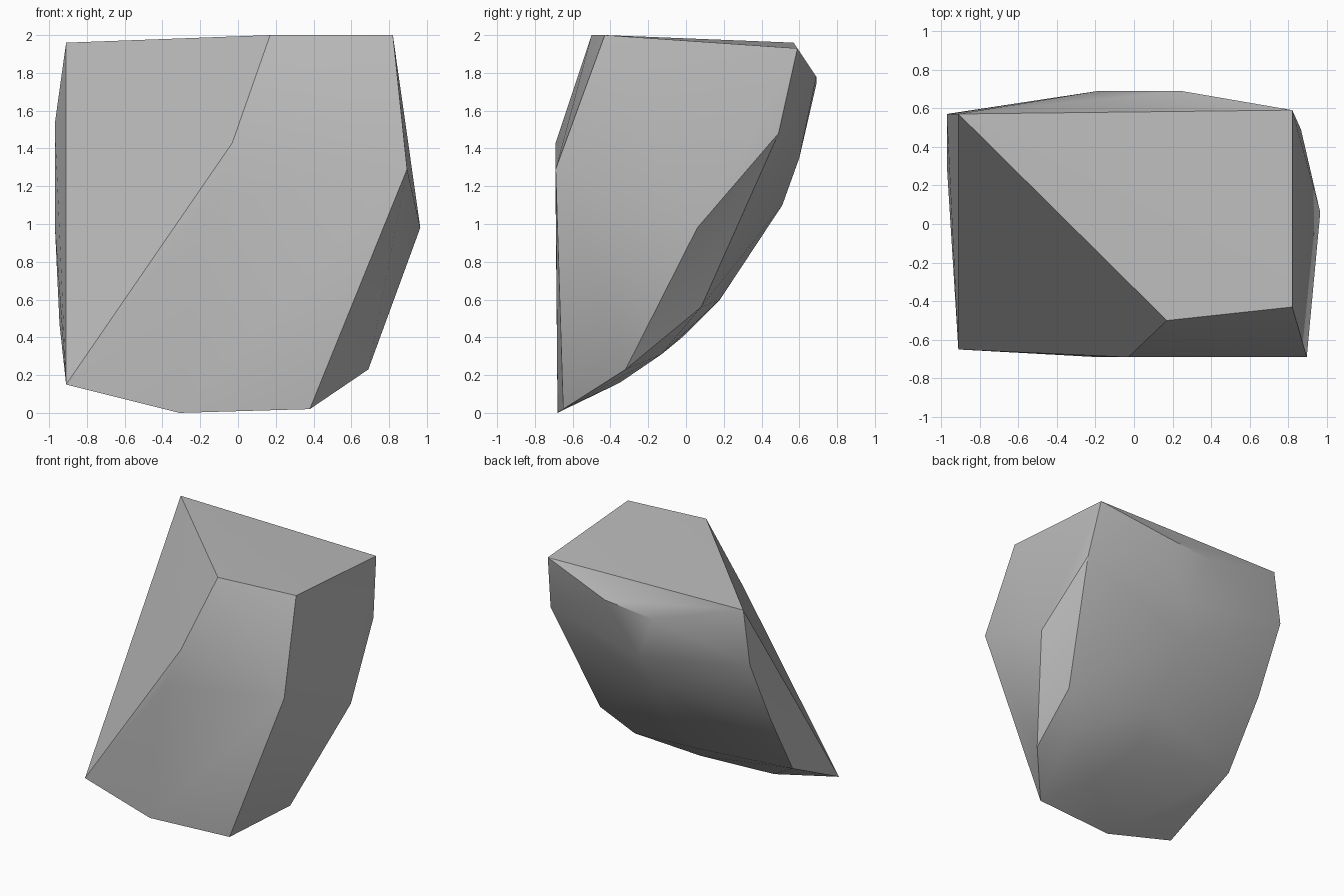
import bpy
import bmesh
import math

# Remove the default cube only
default_cube = bpy.data.objects.get("Cube")
if default_cube:
    bpy.data.objects.remove(default_cube, do_unlink=True)


def make_material(name, color):
    material = bpy.data.materials.new(name)
    material.use_nodes = True
    material.diffuse_color = color
    shader = material.node_tree.nodes["Principled BSDF"]
    shader.inputs["Base Color"].default_value = color
    shader.inputs["Roughness"].default_value = 0.8
    return material


def make_hull(name, corner_groups, material, sharp_angle):
    """Wrap a convex skin around all the corners of the chipped stone."""
    bm = bmesh.new()
    for group in corner_groups:
        for corner in group:
            bm.verts.new(corner)
    result = bmesh.ops.convex_hull(bm, input=bm.verts[:], use_existing_faces=False)
    leftovers = {v for v in result["geom_interior"] + result["geom_unused"]
                 if isinstance(v, bmesh.types.BMVert)}
    bmesh.ops.delete(bm, geom=list(leftovers), context="VERTS")
    bmesh.ops.recalc_face_normals(bm, faces=bm.faces[:])

    mesh = bpy.data.meshes.new(name)
    bm.to_mesh(mesh)
    bm.free()
    mesh.materials.append(material)
    stone = bpy.data.objects.new(name, mesh)
    bpy.context.collection.objects.link(stone)

    # Soft rounded sides, crisp edges around the flat chips
    bpy.ops.object.select_all(action="DESELECT")
    stone.select_set(True)
    bpy.context.view_layer.objects.active = stone
    bpy.ops.object.shade_smooth_by_angle(angle=math.radians(sharp_angle))
    return stone


# Flat top chip
top_chip = [(-.91, .57, 1.96), (.82, .59, 1.93), (.82, -.43, 2), (.17, -.5, 2)]

# Chip on the +x side, running from back to front
right_chip = [(.865, .49, 1.48), (.965, .06, .98), (.69, -.32, .23),
              (.38, -.65, .02), (.895, -.69, 1.29)]

# Narrow chip on the -x side
left_chip = [(-.97, .57, 1.53), (-.97, .31, 1), (-.945, -.01, .47), (-.91, -.65, .15)]

# Shallow bulge of the front
front_bulge = [(-.03, -.69, 1.43), (-.18, -.69, 1.1), (-.31, -.68, 0)]

# Rounded back, curving down and under to the front edge
back_curve = [(-.18, .69, 1.74), (.24, .69, 1.78), (0, .6, 1.35), (-.1, .51, 1.1),
              (.71, .08, .56), (0, .18, .6), (-.1, -.02, .4),
              (.55, -.13, .31), (.12, -.35, .16)]

stone_gray = make_material("stone_gray", (.5, .5, .5, 1))
make_hull("rock", [top_chip, right_chip, left_chip, front_bulge, back_curve],
          stone_gray, sharp_angle=30)
